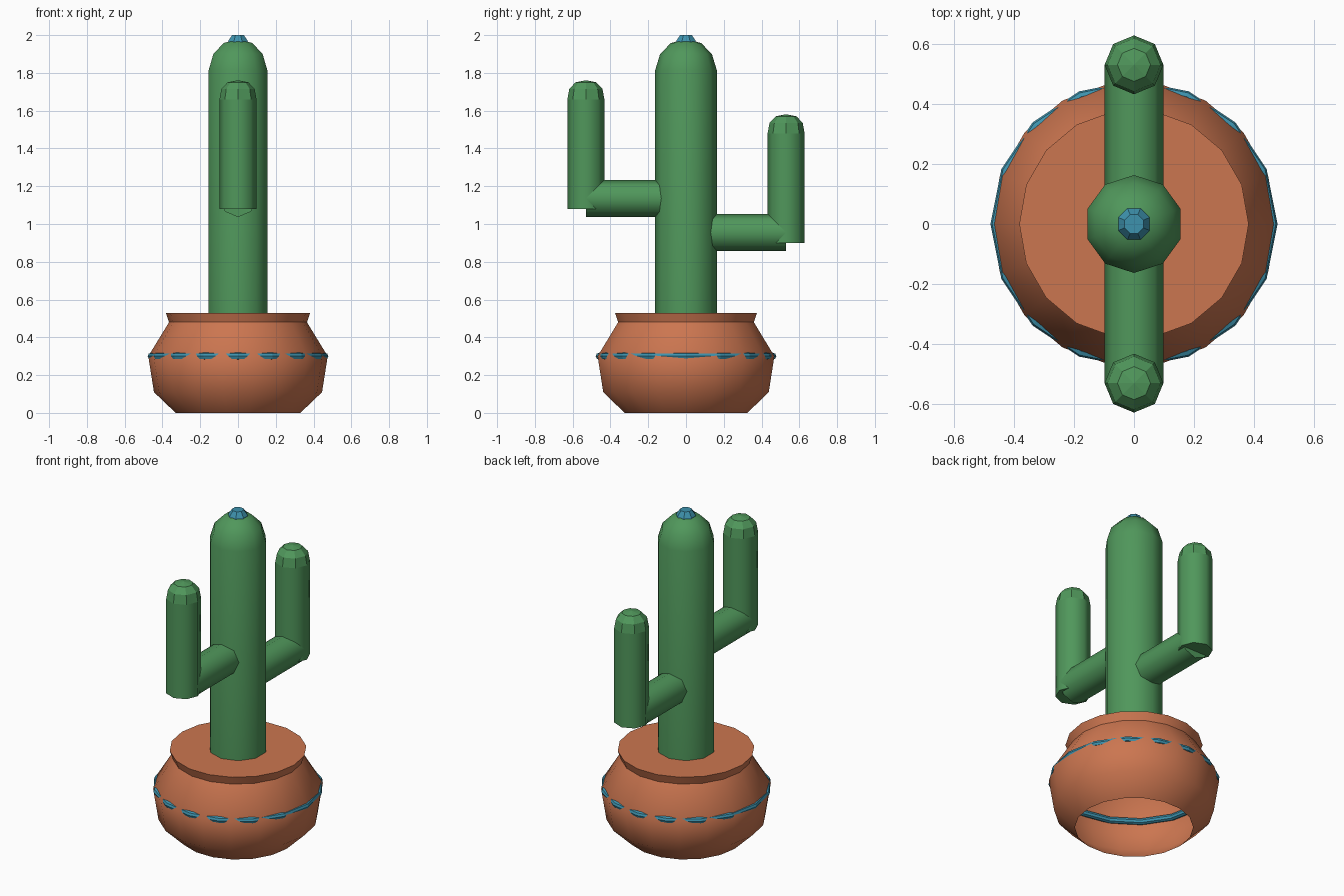
import bpy
import bmesh
import math
from mathutils import Matrix

cube = bpy.data.objects.get("Cube")
if cube:
    bpy.data.objects.remove(cube, do_unlink=True)


def make_material(name, rgb):
    mat = bpy.data.materials.new(name)
    mat.use_nodes = True
    mat.diffuse_color = (*rgb, 1)
    shader = mat.node_tree.nodes["Principled BSDF"]
    shader.inputs["Base Color"].default_value = (*rgb, 1)
    shader.inputs["Roughness"].default_value = 0.8
    return mat


GREEN = make_material("cactus green", (0.08, 0.31, 0.105))
CLAY = make_material("terracotta", (0.6, 0.18, 0.08))
BLUE = make_material("turquoise", (0.048, 0.29, 0.42))


def lathe(name, profile, sides, mat, start=0, smooth=None, cap_top=True,
          cap_bottom=False, closed=False, matrix=None):
    """Turn (radius, z) points around z; a zero radius becomes one apex."""
    bm = bmesh.new()
    rings = []
    for r, z in profile:
        if r == 0:
            rings.append([bm.verts.new((0, 0, z))] * sides)
            continue
        angles = [math.radians(start) + math.tau * i / sides for i in range(sides)]
        rings.append([bm.verts.new((r * math.cos(a), r * math.sin(a), z)) for a in angles])
    pairs = list(zip(rings, rings[1:]))
    if closed:
        pairs.append((rings[-1], rings[0]))
    for low, high in pairs:
        for i in range(sides):
            j = (i + 1) % sides
            corners = dict.fromkeys((low[i], low[j], high[j], high[i]))
            bm.faces.new(list(corners))
    if cap_top and not closed and profile[-1][0] > 0:
        bm.faces.new(rings[-1])
    if cap_bottom:
        bm.faces.new(rings[0][::-1])
    if matrix:
        bm.transform(matrix)
    bmesh.ops.recalc_face_normals(bm, faces=bm.faces)
    mesh = bpy.data.meshes.new(name)
    bm.to_mesh(mesh)
    bm.free()
    mesh.materials.append(mat)
    if smooth:
        mesh.shade_smooth()
        mesh.set_sharp_from_angle(angle=math.radians(smooth))
    obj = bpy.data.objects.new(name, mesh)
    bpy.context.collection.objects.link(obj)
    return obj


# Pot: hollow shell, open underneath, with a flared rim and flat soil lid
lathe("pot", [(0.33, 0), (0.445, 0.11), (0.475, 0.3), (0.365, 0.48), (0.382, 0.53)],
      18, CLAY, smooth=45)

# Decorative band around the widest part of the pot
band = [(0.459 + 0.019 * math.cos(math.tau * k / 8),
         0.3 + 0.019 * math.sin(math.tau * k / 8)) for k in range(8)]
lathe("pot_band", band, 16, BLUE, closed=True)

# Trunk with a rounded top
lathe("trunk", [(0.163, 0.53), (0.163, 1.815), (0.137, 1.9), (0.08, 1.958), (0, 1.98)],
      10, GREEN, start=18, smooth=50)

# Flower bud on the crown
lathe("flower_bud", [(0.06, 1.95), (0.055, 1.97), (0.034, 2.0)], 8, BLUE, start=22.5)

# Arms: a horizontal branch and an upright stem with a faceted tip
REACH, RADIUS = 0.53, 0.098
for label, side, height in (("front", -1, 1.135), ("back", 1, 0.955)):
    turn = Matrix.Translation((0, 0, height)) @ Matrix.Rotation(-side * math.pi / 2, 4, "X")
    lathe(label + "_arm_branch", [(RADIUS, 0.11), (RADIUS, REACH)], 8, GREEN,
          smooth=50, cap_bottom=True, matrix=turn)
    place = Matrix.Translation((0, side * REACH, height))
    lathe(label + "_arm_stem", [(RADIUS, -0.055), (RADIUS, 0.525)], 8, GREEN,
          smooth=50, cap_top=False, cap_bottom=True, matrix=place)
    lathe(label + "_arm_tip", [(RADIUS, 0.525), (0.088, 0.58), (0.055, 0.615), (0, 0.626)],
          8, GREEN, matrix=place)
